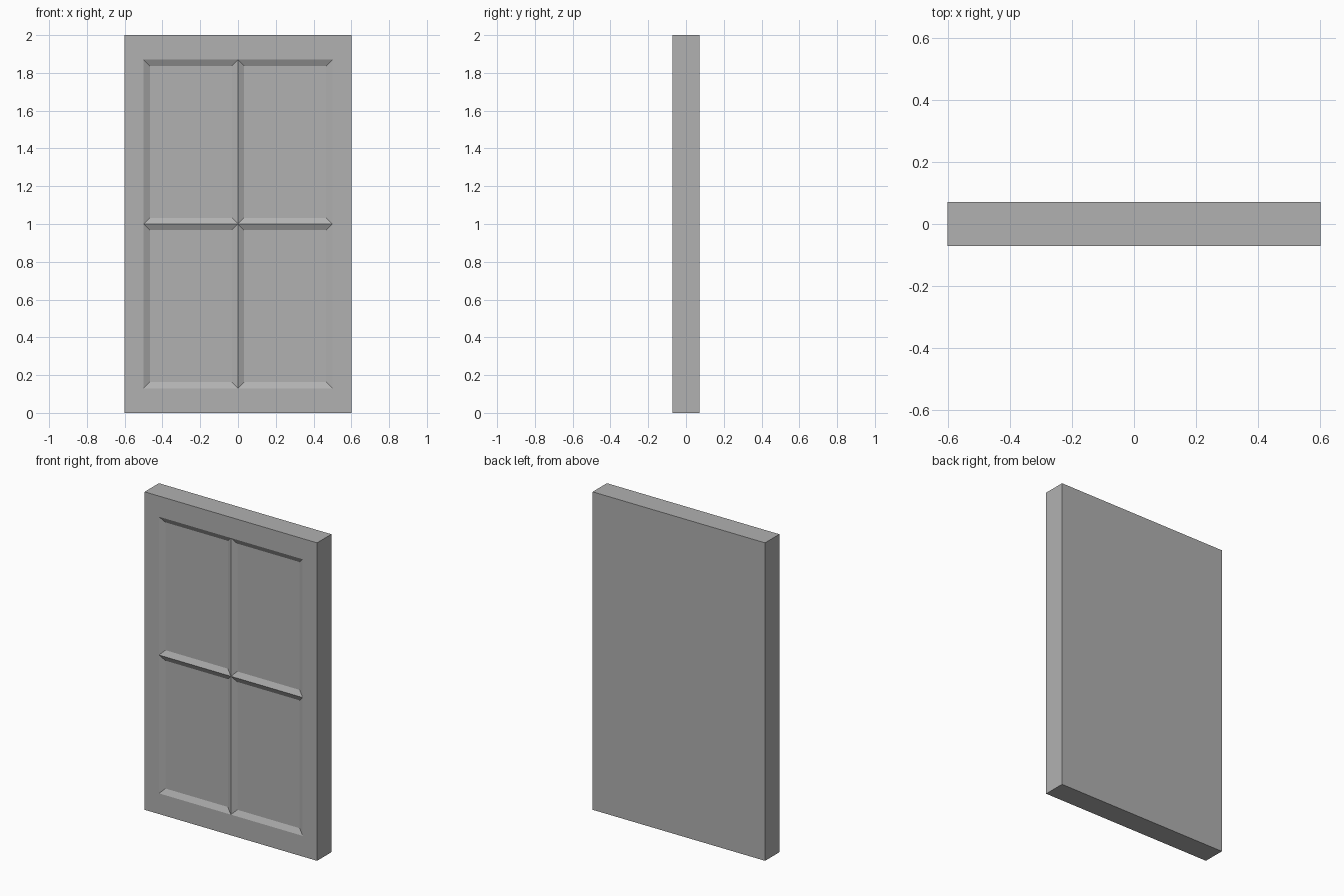
import bpy
import bmesh

if "Cube" in bpy.data.objects:
    bpy.data.objects.remove(bpy.data.objects["Cube"])

XS = [-0.6, -0.5, 0.0, 0.5, 0.6]
ZS = [0.0, 0.13, 1.0, 1.87, 2.0]
HALF_DEPTH = 0.071
BEVEL, RECESS = 0.033, 0.017

bm = bmesh.new()

# front sheet: border frame around a 2 x 2 block of panels
grid = [[bm.verts.new((x, -HALF_DEPTH, z)) for x in XS] for z in ZS]
panels = []
for r in range(4):
    for c in range(4):
        face = bm.faces.new((grid[r][c], grid[r][c + 1],
                             grid[r + 1][c + 1], grid[r + 1][c]))
        if r in (1, 2) and c in (1, 2):
            panels.append(face)

# side walls and flat back
rim = [e for e in bm.edges if e.is_boundary]
ext = bmesh.ops.extrude_edge_only(bm, edges=rim)["geom"]
for v in ext:
    if isinstance(v, bmesh.types.BMVert):
        v.co.y = HALF_DEPTH
bmesh.ops.holes_fill(bm, edges=[e for e in bm.edges if e.is_boundary], sides=0)
bmesh.ops.recalc_face_normals(bm, faces=bm.faces[:])

# shallow sunken panels with sloping edges that meet in ridges
bmesh.ops.inset_individual(bm, faces=panels, thickness=BEVEL,
                           depth=-RECESS, use_even_offset=True)

mesh = bpy.data.meshes.new("door_panel")
bm.to_mesh(mesh)
bm.free()
door = bpy.data.objects.new("door_panel", mesh)
bpy.context.collection.objects.link(door)

# dark grey finish
grey = bpy.data.materials.new("dark_grey")
grey.diffuse_color = (0.44, 0.44, 0.44, 1.0)
grey.use_nodes = True
grey.node_tree.nodes["Principled BSDF"].inputs["Base Color"].default_value = grey.diffuse_color
mesh.materials.append(grey)
